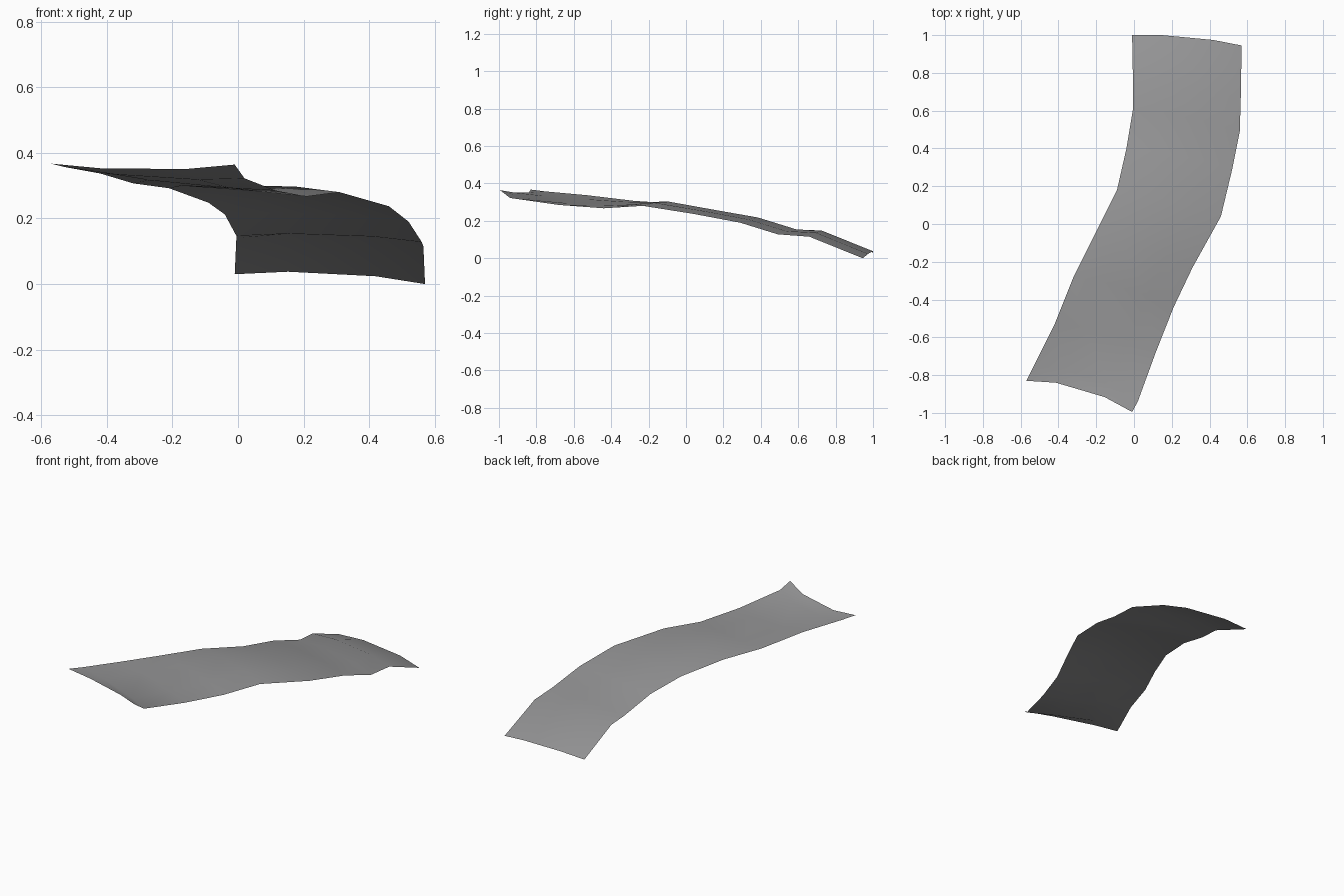
import bpy, bmesh
from mathutils import Vector

if "Cube" in bpy.data.objects:
    bpy.data.objects.remove(bpy.data.objects["Cube"])

# Long edges of the sheet, from the low back end to the raised front end
left_rail = [(-.01, 1.0, .03), (-.005, .73, .14), (-.005, .61, .147), (-.04, .4, .212),
             (-.09, .18, .248), (-.21, -.06, .292), (-.32, -.28, .307), (-.42, -.53, .337),
             (-.53, -.75, .357), (-.57, -.83, .367)]
right_rail = [(.57, .945, 0), (.565, .66, .115), (.56, .49, .128), (.52, .29, .19),
              (.46, .04, .237), (.31, -.23, .28), (.21, -.44, .267), (.115, -.68, .285),
              (.02, -.94, .322), (-.01, -.995, .364)]
# How far the middle of each row bows away from a straight line (y, z)
bow = [(.015, .016), (.015, .015), (.015, .012), (.015, .012), (.015, .013),
       (.015, .014), (.02, .004), (.025, -.006), (.035, -.013), (.036, -.014)]
columns = (0, .28, .74, 1)

bm = bmesh.new()
rows = []
for a, b, (dy, dz) in zip(left_rail, right_rail, bow):
    row = []
    for t in columns:
        p = Vector(a).lerp(Vector(b), t)
        if 0 < t < 1:
            p += Vector((0, dy, dz))
        row.append(bm.verts.new(p))
    rows.append(row)

# Skin between neighbouring rows, facing up
for r0, r1 in zip(rows, rows[1:]):
    for i in range(len(columns) - 1):
        f = bm.faces.new((r0[i], r1[i], r1[i + 1], r0[i + 1]))
        f.smooth = True

mesh = bpy.data.meshes.new("curved_sheet")
bm.to_mesh(mesh)
bm.free()
sheet = bpy.data.objects.new("curved_sheet", mesh)
bpy.context.collection.objects.link(sheet)

# Plain grey
grey = bpy.data.materials.new("mid grey")
grey.diffuse_color = (.3, .3, .305, 1)
grey.use_nodes = True
grey.node_tree.nodes["Principled BSDF"].inputs["Base Color"].default_value = grey.diffuse_color
mesh.materials.append(grey)
